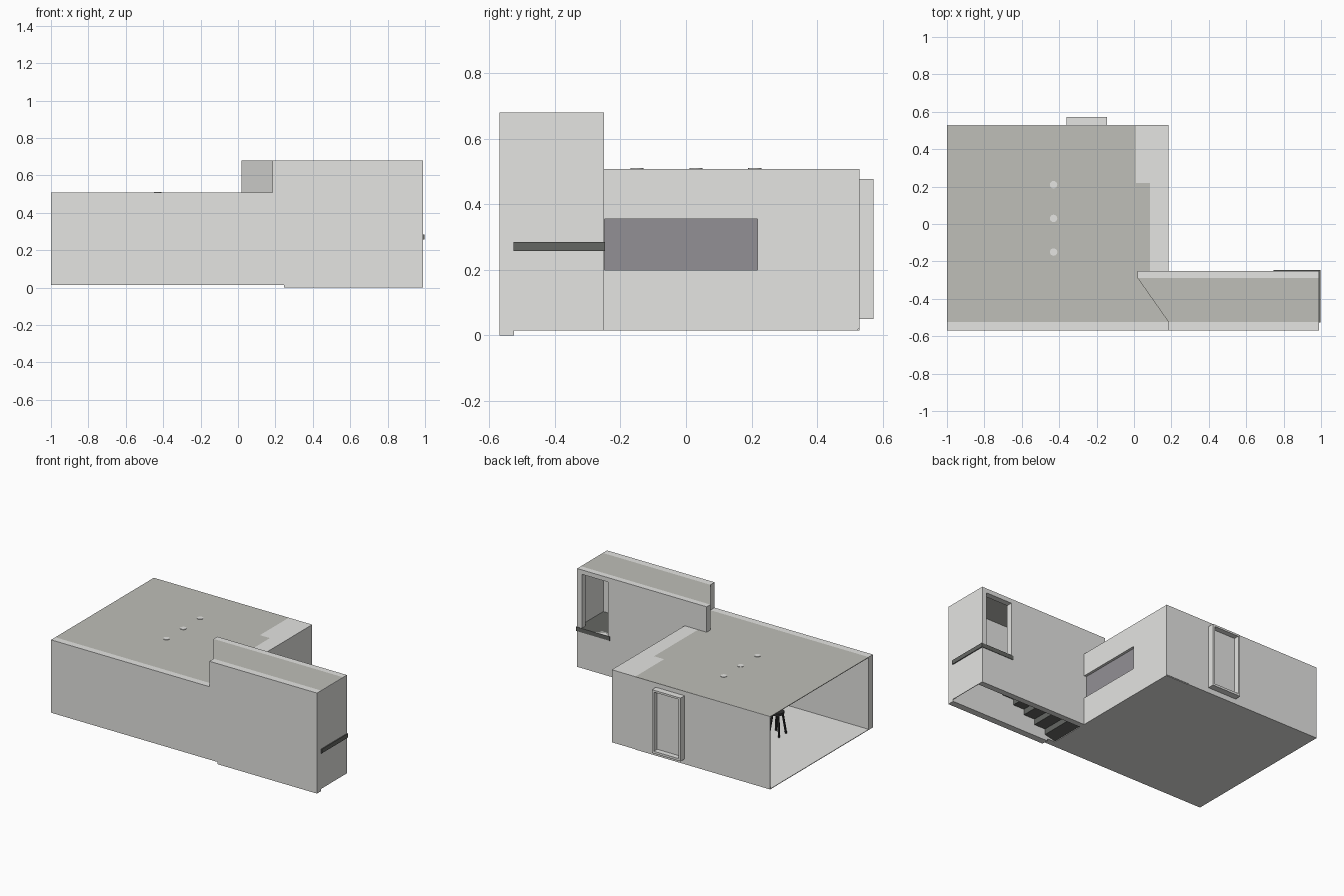
import bpy, bmesh, math
from mathutils import Matrix

if "Cube" in bpy.data.objects:
    bpy.data.objects.remove(bpy.data.objects["Cube"])


def mat(name, r, g, b):
    m = bpy.data.materials.new(name)
    m.diffuse_color = (r, g, b, 1)
    m.use_nodes = True
    m.node_tree.nodes["Principled BSDF"].inputs["Base Color"].default_value = m.diffuse_color
    return m


WHITE = mat("white_plaster", 0.78, 0.78, 0.76)
GREY = mat("ceiling_grey", 0.52, 0.52, 0.48)
DARK = mat("dark_stone", 0.13, 0.135, 0.125)
GLASS = mat("window_grey", 0.29, 0.28, 0.30)
BLACK = mat("dark_furniture", 0.03, 0.03, 0.03)


def finish(bm, name, m):
    bmesh.ops.recalc_face_normals(bm, faces=bm.faces)
    me = bpy.data.meshes.new(name)
    bm.to_mesh(me)
    bm.free()
    me.materials.append(m)
    ob = bpy.data.objects.new(name, me)
    bpy.context.collection.objects.link(ob)
    return ob


def add_box(bm, x0, x1, y0, y1, z0, z1):
    mtx = Matrix.Translation(((x0 + x1) / 2, (y0 + y1) / 2, (z0 + z1) / 2)) \
        @ Matrix.Diagonal((x1 - x0, y1 - y0, z1 - z0, 1))
    bmesh.ops.create_cube(bm, size=1, matrix=mtx)


def box(name, m, *dims):
    bm = bmesh.new()
    add_box(bm, *dims)
    return finish(bm, name, m)


def prism(name, m, pts, axis, a, b):
    """Extrude a 2D outline along 'y' (points are x,z) or 'z' (points are x,y)."""
    bm = bmesh.new()
    put = (lambda u, v, w: (u, w, v)) if axis == 'y' else (lambda u, v, w: (u, v, w))
    lo = [bm.verts.new(put(u, v, a)) for u, v in pts]
    hi = [bm.verts.new(put(u, v, b)) for u, v in pts]
    n = len(pts)
    bm.faces.new(lo)
    bm.faces.new(hi)
    for i in range(n):
        bm.faces.new((lo[i], lo[(i + 1) % n], hi[(i + 1) % n], hi[i]))
    return finish(bm, name, m)


def cut(ob, *dims):
    c = box("cutter", WHITE, *dims)
    c.hide_render = True
    md = ob.modifiers.new("opening", 'BOOLEAN')
    md.operation, md.solver, md.object = 'DIFFERENCE', 'EXACT', c
    bpy.context.view_layer.objects.active = ob
    bpy.ops.object.modifier_apply(modifier=md.name)
    bpy.data.objects.remove(c)


# long front wall, stepped up along the corridor
prism("front_wall", WHITE,
      [(-1, 0.015), (0.245, 0.015), (0.245, 0), (0.99, 0), (0.99, 0.68), (0.185, 0.68),
       (0.185, 0.508), (-1, 0.508)], 'y', -0.57, -0.525)

# room shell, left end open
box("room_floor", WHITE, -1, 0.185, -0.525, 0.525, 0.015, 0.019)
back = box("back_wall", WHITE, -1, 0.01, 0.525, 0.529, 0.015, 0.508)
prism("room_ceiling", GREY,
      [(-1, -0.525), (0.185, -0.525), (0.02, -0.29), (0.02, -0.25), (0.085, -0.25),
       (0.085, 0.22), (0.01, 0.22), (0.01, 0.529), (-1, 0.529)], 'z', 0.504, 0.508)
side = prism("side_wall", WHITE,
             [(0.085, -0.25), (0.185, -0.25), (0.185, 0.529), (0.01, 0.529), (0.01, 0.22),
              (0.085, 0.22)], 'z', 0.019, 0.508)

# side window in a shallow recess
cut(side, 0.165, 0.2, -0.249, 0.218, 0.2, 0.355)
box("side_window", GLASS, 0.16, 0.168, -0.249, 0.218, 0.2, 0.355)

# projecting back door collar and its door leaf
cut(back, -0.345, -0.16, 0.5, 0.56, 0.065, 0.465)
collar = box("door_frame", WHITE, -0.36, -0.145, 0.525, 0.572, 0.05, 0.478)
cut(collar, -0.345, -0.16, 0.5, 0.6, 0.065, 0.465)
box("back_door", WHITE, -0.345, -0.16, 0.53, 0.536, 0.065, 0.465)

# stair corridor
corridor = box("corridor_wall", WHITE, 0.02, 0.99, -0.29, -0.25, 0.015, 0.68)
cut(corridor, 0.76, 0.955, -0.35, -0.2, 0.285, 0.65)
box("corridor_end_wall", WHITE, 0.986, 0.99, -0.525, -0.29, 0.015, 0.68)
prism("corridor_ceiling", GREY,
      [(0.02, -0.29), (0.185, -0.525), (0.986, -0.525), (0.986, -0.29)], 'z', 0.676, 0.68)
prism("angled_wall", WHITE,
      [(0.02, -0.29), (0.185, -0.525), (0.19, -0.525), (0.025, -0.29)], 'z', 0.504, 0.676)

# stairs with stepped underside, and landing
N, X0, X1, Z0, Z1, T = 7, 0.16, 0.745, 0.019, 0.285, 0.02
run, rise = (X1 - X0) / N, (Z1 - Z0) / N
upper, lower = [], []
for i in range(N):
    x, z = X0 + i * run, Z0 + i * rise
    upper += [(x, z), (x, z + rise)]
    lower += [(x + T, z + rise - T), (x + run + T, z + rise - T)]
upper.append((X1 + T, Z1 - rise + rise * 0.5))
lower[0] = (X0 + T, Z0)
prism("stairs", DARK, upper + lower[::-1], 'y', -0.525, -0.29)
box("landing", DARK, 0.745, 0.996, -0.527, -0.247, 0.257, 0.285)


# furniture: row of stools, counter and pendant lamps
def leg(bm, x0, y0, x1, y1, z0, z1, r=0.005):
    k = bmesh.ops.create_cube(bm, size=1)["verts"]
    for v in k:
        t = v.co.z + 0.5
        v.co = (x0 + (x1 - x0) * t + v.co.x * 2 * r,
                y0 + (y1 - y0) * t + v.co.y * 2 * r, z0 + (z1 - z0) * t)


for i, y in enumerate((-0.15, 0.03, 0.21)):
    bm = bmesh.new()
    sx = -0.58
    bmesh.ops.create_cone(bm, cap_ends=True, segments=16, radius1=0.042, radius2=0.042,
                          depth=0.016, matrix=Matrix.Translation((sx, y, 0.165)))
    for a in (-1, 1):
        for b in (-1, 1):
            leg(bm, sx + a * 0.038, y + b * 0.038, sx + a * 0.022, y + b * 0.022, 0.016, 0.16)
    finish(bm, f"stool_{i + 1}", BLACK)

    bm = bmesh.new()
    for r1, r2, d, z in ((0.02, 0.02, 0.01, 0.506), (0.002, 0.002, 0.1, 0.455),
                         (0.03, 0.008, 0.035, 0.39)):
        bmesh.ops.create_cone(bm, cap_ends=True, segments=16, radius1=r1, radius2=r2,
                              depth=d, matrix=Matrix.Translation((-0.43, y, z)))
    lamp = finish(bm, f"pendant_lamp_{i + 1}", WHITE)
box("counter_base", WHITE, -0.46, -0.40, -0.2, 0.28, 0.019, 0.2)
box("counter_top", DARK, -0.49, -0.38, -0.22, 0.3, 0.2, 0.215)
